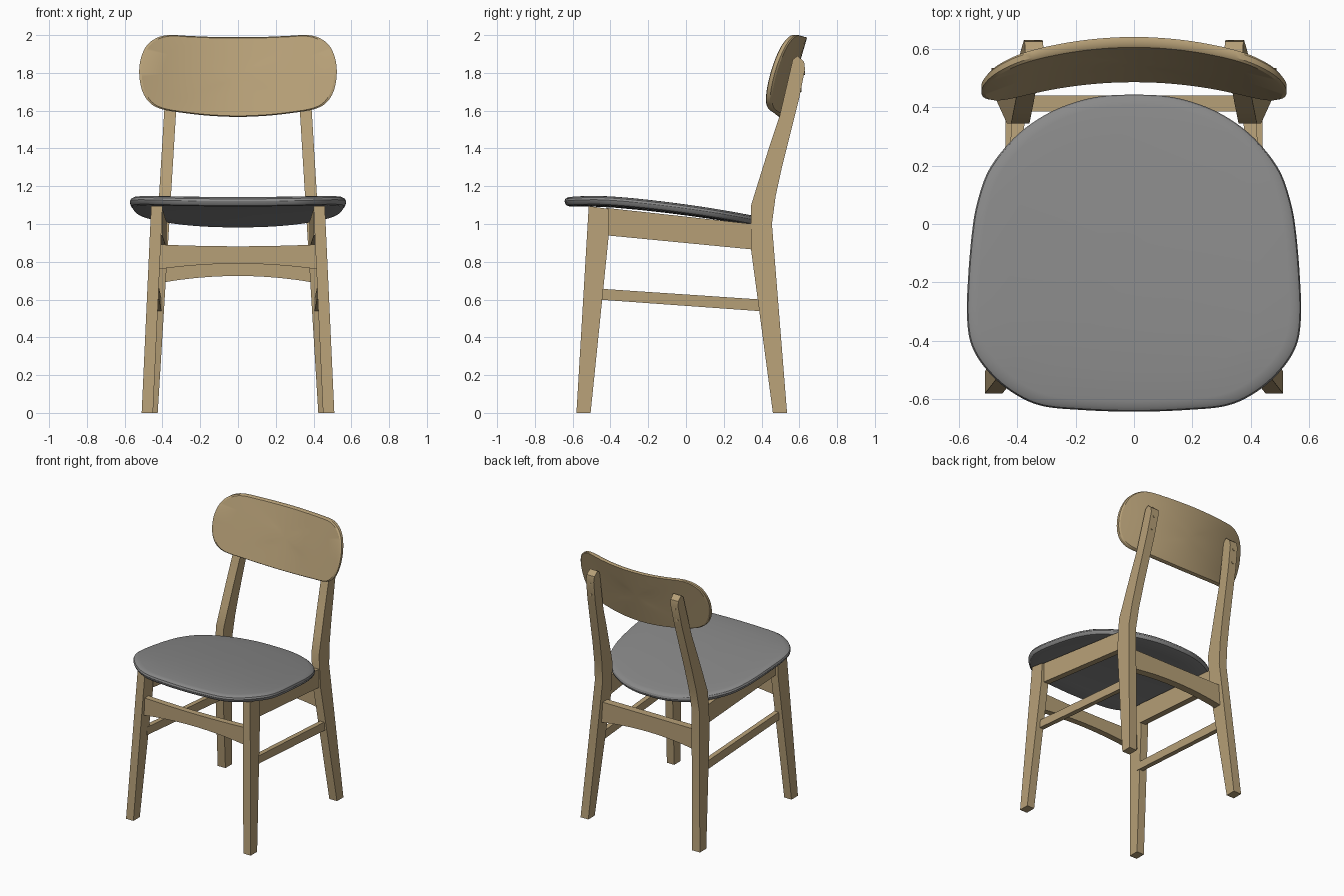
import bpy, bmesh, math
from mathutils import Vector

cube = bpy.data.objects.get("Cube")
if cube:
    bpy.data.objects.remove(cube)


def material(name, rgb):
    m = bpy.data.materials.new(name)
    m.use_nodes = True
    color = (*rgb, 1)
    m.diffuse_color = color
    m.node_tree.nodes["Principled BSDF"].inputs["Base Color"].default_value = color
    return m


wood = material("light_oak", (0.47, 0.35, 0.185))
fabric = material("grey_upholstery", (0.25, 0.25, 0.25))


def finish(name, bm, mat, mirror=False, bevel=0.0):
    bmesh.ops.recalc_face_normals(bm, faces=bm.faces[:])
    mesh = bpy.data.meshes.new(name)
    bm.to_mesh(mesh)
    bm.free()
    mesh.materials.append(mat)
    mesh.shade_smooth()
    mesh.set_sharp_from_angle(angle=math.radians(30))
    obj = bpy.data.objects.new(name, mesh)
    bpy.context.collection.objects.link(obj)
    if bevel:
        mod = obj.modifiers.new("Bevel", 'BEVEL')
        mod.width, mod.segments = bevel, 1
    if mirror:
        obj.modifiers.new("Mirror", 'MIRROR')
    return obj


def side_part(name, profile, inner, outer):
    """Side profile (y, z) given thickness between two x functions, mirrored."""
    bm = bmesh.new()
    a = [bm.verts.new((inner(y, z), y, z)) for y, z in profile]
    b = [bm.verts.new((outer(y, z), y, z)) for y, z in profile]
    bm.faces.new(a)
    bm.faces.new(b)
    n = len(profile)
    for i in range(n):
        j = (i + 1) % n
        bm.faces.new((a[i], a[j], b[j], b[i]))
    return finish(name, bm, wood, mirror=True)


def cross_rail(name, half, y0, y1, bottom, top, steps=16):
    """Rail across the chair whose lower and upper edges are functions of x."""
    bm = bmesh.new()
    rings = []
    for i in range(steps + 1):
        t = 2 * i / steps - 1
        x = half * t
        rings.append([bm.verts.new((x, y, z)) for y, z in
                      ((y0, bottom(t)), (y1, bottom(t)), (y1, top(t)), (y0, top(t)))])
    for r, s in zip(rings, rings[1:]):
        for k in range(4):
            m = (k + 1) % 4
            bm.faces.new((r[k], r[m], s[m], s[k]))
    bm.faces.new(rings[0])
    bm.faces.new(rings[-1])
    return finish(name, bm, wood)


def smooth_outline(half, steps=5):
    """Mirror a half outline and round it with a Catmull-Rom curve."""
    pts = [Vector(p) for p in half]
    pts += [Vector((-p.x, p.y)) for p in reversed(pts[1:-1])]
    n, out = len(pts), []
    for i in range(n):
        a, b, c, d = (pts[(i + k) % n] for k in (-1, 0, 1, 2))
        for s in range(steps):
            t = s / steps
            out.append(0.5 * (2 * b + (c - a) * t + (2 * a - 5 * b + 4 * c - d) * t ** 2
                              + (3 * b - a - 3 * c + d) * t ** 3))
    return out


def shaped_panel(name, half, centre, rings, place, mat):
    """Stack scaled copies of an outline (inset, level) and close both sides."""
    outline = smooth_outline(half)
    centre = Vector(centre)
    bm = bmesh.new()
    loops = [[bm.verts.new(place(*(centre + (p - centre) * scale), level)) for p in outline]
             for scale, level in rings]
    n = len(outline)
    for r, s in zip(loops, loops[1:]):
        for i in range(n):
            j = (i + 1) % n
            bm.faces.new((r[i], r[j], s[j], s[i]))
    for loop, level in ((loops[0], rings[0][1]), (loops[-1], rings[-1][1])):
        hub = bm.verts.new(place(*centre, level))
        for i in range(n):
            bm.faces.new((loop[i], loop[(i + 1) % n], hub))
    return finish(name, bm, mat)


# Front legs, splayed and tapered
side_part("front_legs",
          [(-0.58, 0), (-0.505, 0), (-0.41, 0.93), (-0.41, 1.08), (-0.515, 1.095)],
          lambda y, z: 0.45 - 0.046 * z, lambda y, z: 0.51 - 0.046 * z)

# Rear legs running up into the back posts
side_part("rear_legs",
          [(0.46, 0), (0.535, 0), (0.455, 1.0), (0.475, 1.15), (0.51, 1.31), (0.6, 1.67),
           (0.63, 1.82), (0.625, 1.86), (0.59, 1.89), (0.565, 1.87), (0.495, 1.57),
           (0.435, 1.39), (0.385, 1.23), (0.345, 1.1), (0.345, 0.86)],
          lambda y, z: 0.425 - 0.061 * z, lambda y, z: 0.488 - 0.061 * z)

# Side rails under the seat and thin side stretchers
side_part("side_rails",
          [(-0.42, 0.94), (0.355, 0.865), (0.355, 1.0), (-0.42, 1.085)],
          lambda y, z: 0.387 - 0.033 * y, lambda y, z: 0.432 - 0.033 * y)
side_part("side_stretchers",
          [(-0.465, 0.6), (0.4, 0.538), (0.4, 0.6), (-0.465, 0.658)],
          lambda y, z: 0.41 - 0.015 * y, lambda y, z: 0.445 - 0.015 * y)

# Arched front and rear rails
cross_rail("front_rail", 0.425, -0.505, -0.46,
           lambda t: 0.79 - 0.03 * t * t, lambda t: 0.882 + 0.01 * t * t)
cross_rail("rear_rail", 0.4, 0.385, 0.44,
           lambda t: 0.725 - 0.035 * t * t, lambda t: 0.845)


# Padded seat, dished and sloping to the rear
def seat_surface(x, y, level):
    run = max(0, (y + 0.5) / 0.94)
    return (x, y, 1.143 - 0.115 * run ** 1.4 + 0.03 * x * x + level)


seat_half = [(0, -0.643), (0.18, -0.637), (0.32, -0.622), (0.42, -0.575), (0.5, -0.505),
             (0.555, -0.42), (0.572, -0.32), (0.568, -0.18), (0.555, -0.03), (0.538, 0.07),
             (0.5, 0.18), (0.43, 0.275), (0.35, 0.345), (0.25, 0.4), (0.13, 0.435), (0, 0.443)]
shaped_panel("seat", seat_half, (0, -0.1),
             [(0.25, -0.05), (0.5, -0.05), (0.75, -0.05), (0.95, -0.05), (0.98, -0.045),
              (0.995, -0.034), (1, -0.022), (0.992, -0.01), (0.97, -0.002), (0.93, 0),
              (0.75, 0), (0.5, 0), (0.25, 0)],
             seat_surface, fabric)


# Curved backrest, leaning back
def back_surface(x, z, level):
    return (x, 0.485 + 0.29 * (z - 1.57) - 0.4 * x * x + level, z)


back_half = [(0, 1.567), (0.15, 1.573), (0.28, 1.587), (0.4, 1.607), (0.465, 1.64),
             (0.505, 1.7), (0.522, 1.78), (0.518, 1.86), (0.49, 1.935), (0.44, 1.98),
             (0.37, 2.0), (0.25, 1.995), (0.12, 1.99), (0, 1.989)]
shaped_panel("backrest", back_half, (0, 1.785),
             [(0.25, 0), (0.5, 0), (0.75, 0), (0.975, 0), (1, 0.008),
              (1, 0.028), (0.985, 0.035), (0.75, 0.035), (0.5, 0.035), (0.25, 0.035)],
             back_surface, wood)

# Small screw plugs on the rear of the posts
bm = bmesh.new()
for z, y in ((1.71, 0.608), (1.8, 0.626)):
    plug = bmesh.ops.create_cone(bm, cap_ends=True, segments=12, radius1=0.01,
                                 radius2=0.01, depth=0.006)["verts"]
    for v in plug:
        v.co = Vector((v.co.x + 0.457 - 0.061 * z, y + v.co.z, z + v.co.y))
finish("screw_plugs", bm, wood, mirror=True)
